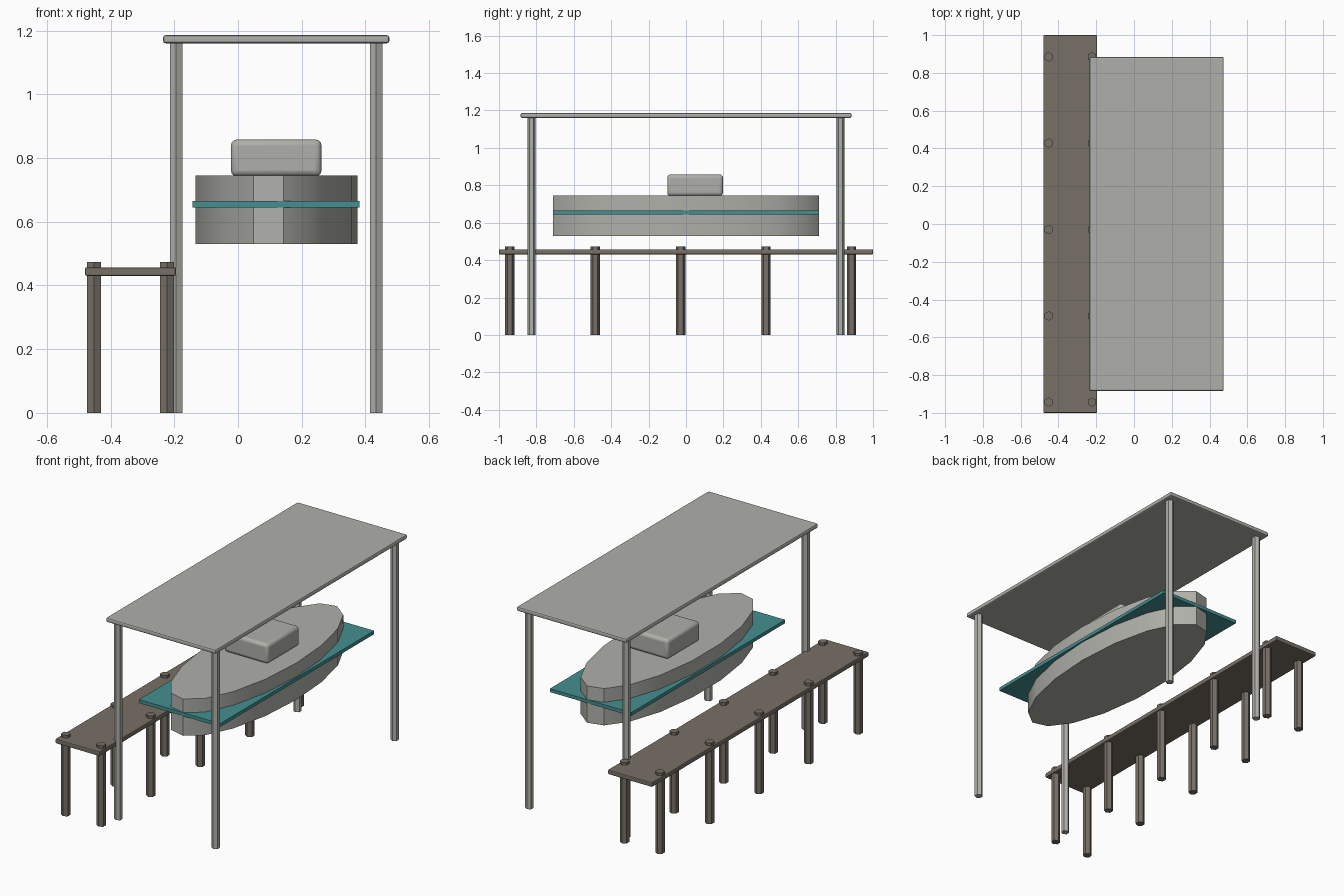
import bpy, bmesh, math

if "Cube" in bpy.data.objects:
    bpy.data.objects.remove(bpy.data.objects["Cube"])


def material(name, rgb):
    m = bpy.data.materials.new(name)
    m.diffuse_color = (*rgb, 1.0)
    m.use_nodes = True
    m.node_tree.nodes["Principled BSDF"].inputs["Base Color"].default_value = m.diffuse_color
    return m


GREY = material("light_grey", (0.43, 0.43, 0.40))
BROWN = material("weathered_wood", (0.185, 0.16, 0.133))
TEAL = material("teal", (0.06, 0.275, 0.275))


def add_object(name, bm, mat):
    bmesh.ops.recalc_face_normals(bm, faces=bm.faces[:])
    me = bpy.data.meshes.new(name)
    bm.to_mesh(me)
    bm.free()
    me.materials.append(mat)
    ob = bpy.data.objects.new(name, me)
    bpy.context.collection.objects.link(ob)
    return ob


def box(name, lo, hi, mat, bevel=0.0, segments=2):
    bm = bmesh.new()
    bmesh.ops.create_cube(bm, size=1)
    for v in bm.verts:
        for i in range(3):
            v.co[i] = lo[i] if v.co[i] < 0 else hi[i]
    ob = add_object(name, bm, mat)
    if bevel:
        mod = ob.modifiers.new("rounded_edges", "BEVEL")
        mod.width = bevel
        mod.segments = segments
    return ob


def prism(name, centre, radii, z0, z1, sides, mat, start=0.0):
    bm = bmesh.new()
    ring = []
    for k in range(sides):
        a = start + 2 * math.pi * k / sides
        ring.append(bm.verts.new((centre[0] + radii[0] * math.cos(a),
                                  centre[1] + radii[1] * math.sin(a), z0)))
    base = bm.faces.new(ring)
    top = bmesh.ops.extrude_face_region(bm, geom=[base])["geom"]
    for v in top:
        if isinstance(v, bmesh.types.BMVert):
            v.co.z = z1
    return add_object(name, bm, mat)


# Canopy roof on four posts
box("canopy_roof", (-0.235, -0.885, 1.16), (0.475, 0.885, 1.186), GREY, 0.008)
for x in (-0.194, 0.434):
    for y in (-0.826, 0.826):
        prism("canopy_post", (x, y), (0.0225, 0.0225), 0, 1.165, 6, GREY, math.pi / 2)

# Dock deck and two rows of piles poking through it
box("dock_deck", (-0.48, -1, 0.43), (-0.195, 1, 0.457), BROWN, 0.005)
for x in (-0.452, -0.223):
    for i in range(5):
        prism("dock_pile", (x, -0.943 + 0.457 * i), (0.025, 0.025),
              0, 0.473, 6, BROWN, math.pi / 2)

# Boat: faceted oval hull, teal band plate and rounded cabin
hull = prism("boat_hull", (0.119, 0), (0.256, 0.713), 0.53, 0.745, 17, GREY)
box("boat_band", (-0.143, -0.71, 0.645), (0.382, 0.71, 0.665), TEAL)
cabin = box("boat_cabin", (-0.022, -0.1, 0.743), (0.262, 0.198, 0.858), GREY, 0.018, 3)

# Smooth the gentle curves, keep hard edges
for ob in (hull, cabin):
    bpy.ops.object.select_all(action="DESELECT")
    ob.select_set(True)
    bpy.context.view_layer.objects.active = ob
    bpy.ops.object.shade_smooth_by_angle(angle=math.radians(30))
